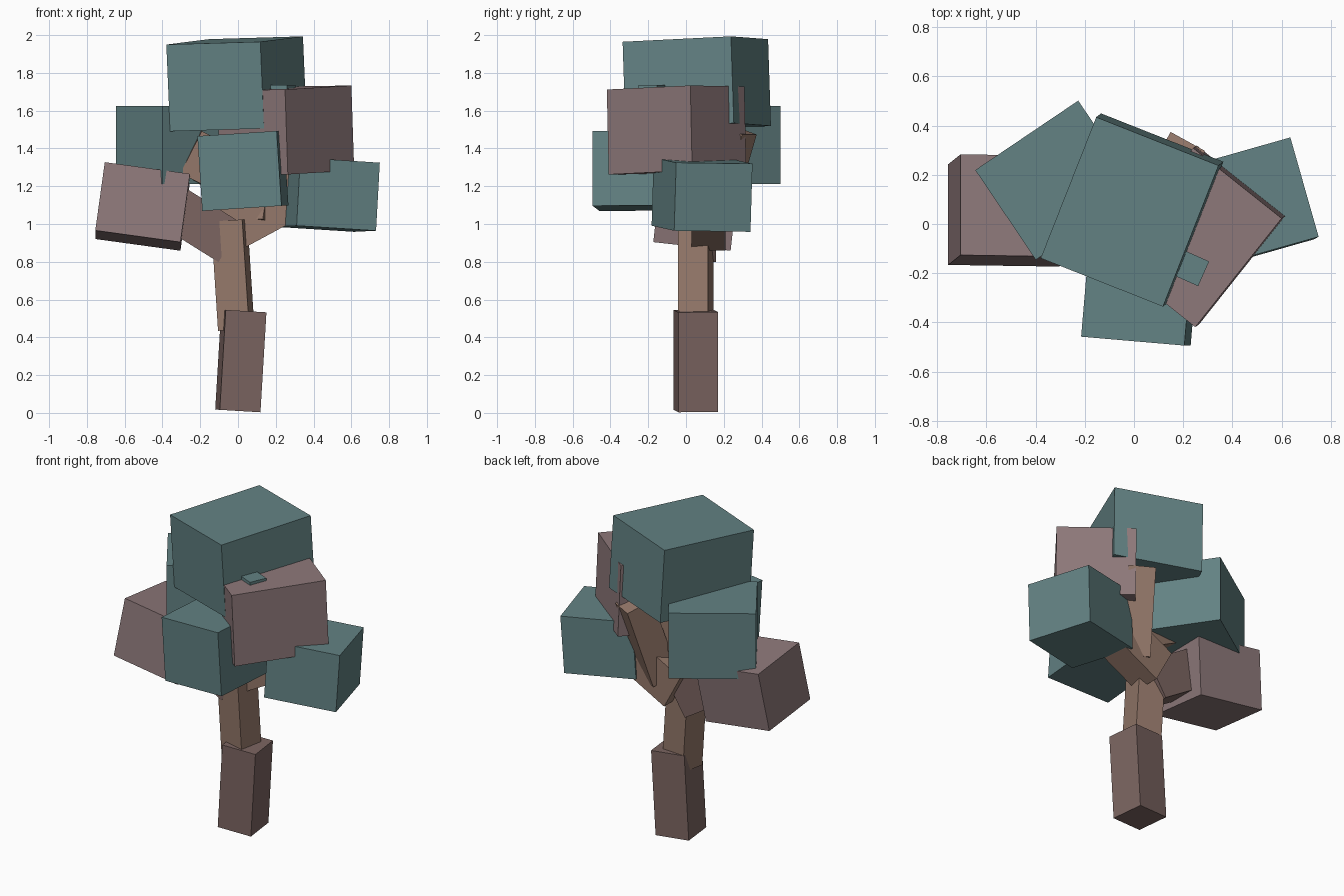
import bpy
from math import cos, sin, radians
from mathutils import Vector, Matrix

if "Cube" in bpy.data.objects:
    bpy.data.objects.remove(bpy.data.objects["Cube"])


def material(name, rgb):
    m = bpy.data.materials.new(name)
    m.diffuse_color = (*rgb, 1)
    m.use_nodes = True
    m.node_tree.nodes["Principled BSDF"].inputs["Base Color"].default_value = m.diffuse_color
    return m


TEAL = material("teal_leaf", (0.125, 0.225, 0.23))
MAUVE = material("mauve_leaf", (0.27, 0.19, 0.195))
BARK = material("dark_bark", (0.20, 0.13, 0.12))
TAN = material("light_bark", (0.30, 0.19, 0.145))


def place(name, size, center, x_hint, up, mat):
    """Cube of the given size with local z along up and local x near x_hint."""
    z = Vector(up).normalized()
    x = Vector(x_hint)
    x = (x - z * x.dot(z)).normalized()
    y = z.cross(x)
    bpy.ops.mesh.primitive_cube_add(size=1)
    ob = bpy.context.object
    ob.name = name
    rot = Matrix((x, y, z)).transposed().to_4x4()
    ob.matrix_world = Matrix.Translation(center) @ rot @ Matrix.Diagonal((*size, 1))
    ob.data.materials.append(mat)
    return ob


def block(name, size, center, yaw, lean, mat):
    """Box turned by yaw degrees whose top drifts by lean (x, y) per unit height."""
    a = radians(yaw)
    return place(name, size, center, (cos(a), sin(a), 0), (*lean, 1), mat)


def branch(name, start, end, width, thick, mat):
    """Square-ended limb running between two points."""
    a, b = Vector(start), Vector(end)
    axis = b - a
    side = axis.cross(Vector((0, 0, 1)))
    return place(name, (width, thick, axis.length), (a + b) / 2, side, axis, mat)


# Trunk
block("lower_trunk", (0.217, 0.212, 0.53), (0.015, 0.052, 0.275), 6.6, (0.06, 0), BARK)
block("upper_trunk", (0.168, 0.16, 0.58), (-0.028, 0.052, 0.73), -10, (-0.065, 0), TAN)

# Branches
branch("left_branch", (-0.04, 0.07, 0.90), (-0.36, 0.07, 1.10), 0.18, 0.24, BARK)
branch("right_branch", (-0.05, 0.12, 0.965), (0.33, 0.12, 1.17), 0.18, 0.24, TAN)
branch("upper_left_branch", (0.05, 0.05, 1.225), (-0.255, 0.03, 1.38), 0.20, 0.25, TAN)
branch("back_branch", (0.10, 0.12, 1.0), (0.18, 0.265, 1.5), 0.16, 0.17, TAN)

# Foliage blocks
block("top_foliage", (0.535, 0.617, 0.46), (-0.008, 0.057, 1.742), -21.5, (-0.043, -0.033), TEAL)
block("upper_right_foliage", (0.565, 0.46, 0.45), (0.252, -0.05, 1.495), 51.5, (-0.033, -0.022), MAUVE)
block("back_left_foliage", (0.505, 0.44, 0.415), (-0.313, 0.178, 1.418), 34, (0, 0), TEAL)
block("left_foliage", (0.455, 0.412, 0.367), (-0.505, 0.055, 1.093), 0, (0.139, 0.111), MAUVE)
block("front_foliage", (0.422, 0.43, 0.397), (0.026, -0.262, 1.282), -4.9, (-0.065, 0), TEAL)
block("right_foliage", (0.438, 0.42, 0.361), (0.473, 0.085, 1.155), 15.9, (0.055, 0.03), TEAL)

# Small leaf chip on the upper right block
block("leaf_chip", (0.11, 0.16, 0.08), (0.21, -0.17, 1.695), 66, (0, 0), TEAL)
